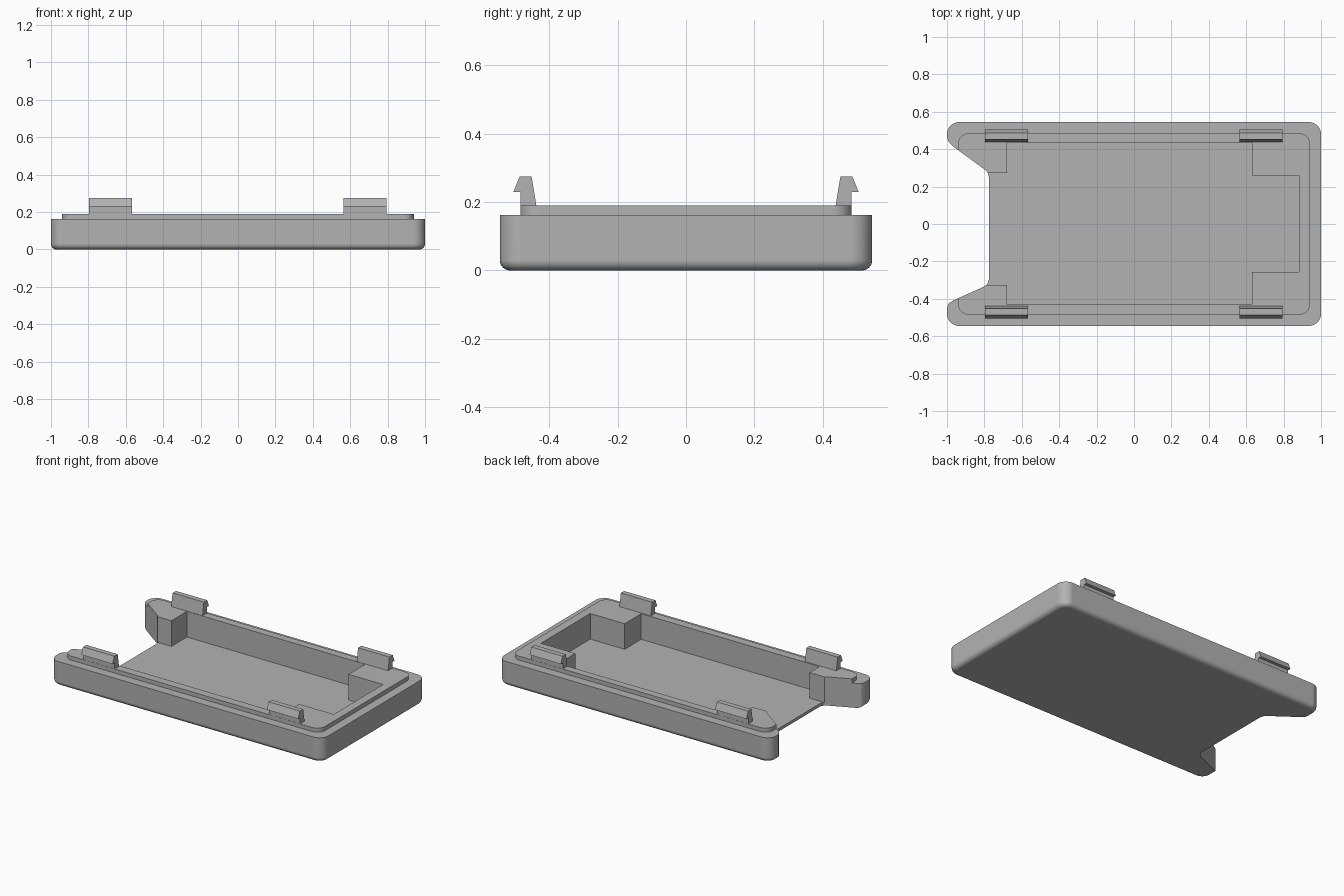
import bpy, bmesh, math

if "Cube" in bpy.data.objects:
    bpy.data.objects.remove(bpy.data.objects["Cube"], do_unlink=True)

grey = bpy.data.materials.new("plain grey")
grey.use_nodes = True
colour = (0.45, 0.45, 0.45, 1)
grey.diffuse_color = colour
grey.node_tree.nodes["Principled BSDF"].inputs["Base Color"].default_value = colour


def add_object(name, bm):
    bmesh.ops.recalc_face_normals(bm, faces=bm.faces[:])
    mesh = bpy.data.meshes.new(name)
    bm.to_mesh(mesh)
    bm.free()
    mesh.materials.append(grey)
    ob = bpy.data.objects.new(name, mesh)
    bpy.context.collection.objects.link(ob)
    return ob


def extruded(points, offset):
    """Closed solid made by sweeping an outline along a vector."""
    bm = bmesh.new()
    face = bm.faces.new([bm.verts.new(p) for p in points])
    swept = bmesh.ops.extrude_face_region(bm, geom=[face])
    verts = [v for v in swept["geom"] if isinstance(v, bmesh.types.BMVert)]
    bmesh.ops.translate(bm, verts=verts, vec=offset)
    return bm


def prism(points, z0, z1):
    return extruded([(x, y, z0) for x, y in points], (0, 0, z1 - z0))


def rounded_slab(name, hx, hy, z0, z1, radius, fillet=0):
    bm = prism([(-hx, -hy), (hx, -hy), (hx, hy), (-hx, hy)], z0, z1)
    uprights = [e for e in bm.edges if abs(e.verts[0].co.z - e.verts[1].co.z) > 0.01]
    bmesh.ops.bevel(bm, geom=uprights, offset=radius, segments=8,
                    profile=0.5, affect='EDGES')
    if fillet:
        rim = [e for e in bm.edges if all(abs(v.co.z - z0) < 1e-4 for v in e.verts)]
        bmesh.ops.bevel(bm, geom=rim, offset=fillet, segments=6,
                        profile=0.5, affect='EDGES')
    return add_object(name, bm)


def combine(target, other, operation):
    mod = target.modifiers.new(operation.lower(), 'BOOLEAN')
    mod.operation = operation
    mod.solver = 'EXACT'
    mod.object = other
    bpy.context.view_layer.objects.active = target
    bpy.ops.object.modifier_apply(modifier=mod.name)
    bpy.data.objects.remove(other, do_unlink=True)


# Tray body with rounded bottom, and the raised lip on top of it
tray = rounded_slab("tray", 1, 0.545, 0, 0.163, 0.065, 0.03)
lip = rounded_slab("lip", 0.94, 0.485, 0.1, 0.19, 0.055)
combine(tray, lip, 'UNION')

# Stepped pocket with corner blocks, open at the left end
pocket = [(-0.9, -0.325), (-0.68, -0.325), (-0.68, -0.43), (0.63, -0.43),
          (0.63, -0.257), (0.883, -0.257), (0.883, 0.26), (0.63, 0.26),
          (0.63, 0.435), (-0.68, 0.435), (-0.68, 0.273), (-0.9, 0.273)]
combine(tray, add_object("pocket_cutter", prism(pocket, 0.02, 0.4)), 'DIFFERENCE')

# Flared notch through the left end
notch = [(-1.1, 0.49), (-0.999, 0.46), (-0.99, 0.437), (-0.965, 0.413),
         (-0.797, 0.29), (-0.783, 0.276), (-0.775, 0.25),
         (-0.775, -0.295), (-0.783, -0.32), (-0.8, -0.334),
         (-0.965, -0.408), (-0.99, -0.424), (-0.999, -0.445), (-1.1, -0.47)]
combine(tray, add_object("notch_cutter", prism(notch, -0.1, 0.4)), 'DIFFERENCE')

bpy.ops.object.select_all(action='DESELECT')
tray.select_set(True)
bpy.context.view_layer.objects.active = tray
bpy.ops.object.shade_smooth_by_angle(angle=math.radians(25))
weighted = tray.modifiers.new("weighted_normals", 'WEIGHTED_NORMAL')
weighted.keep_sharp = True

# Four snap clips with outward hooks
hook = [(0.438, 0.19), (0.484, 0.19), (0.484, 0.23),
        (0.505, 0.23), (0.487, 0.275), (0.452, 0.275)]
for end, x0 in (("left", 0.565), ("right", -0.797)):
    for side, sign in (("front", -1), ("back", 1)):
        bm = extruded([(x0, sign * y, z) for y, z in hook], (0.23, 0, 0))
        add_object(f"{side}_{end}_clip", bm)
